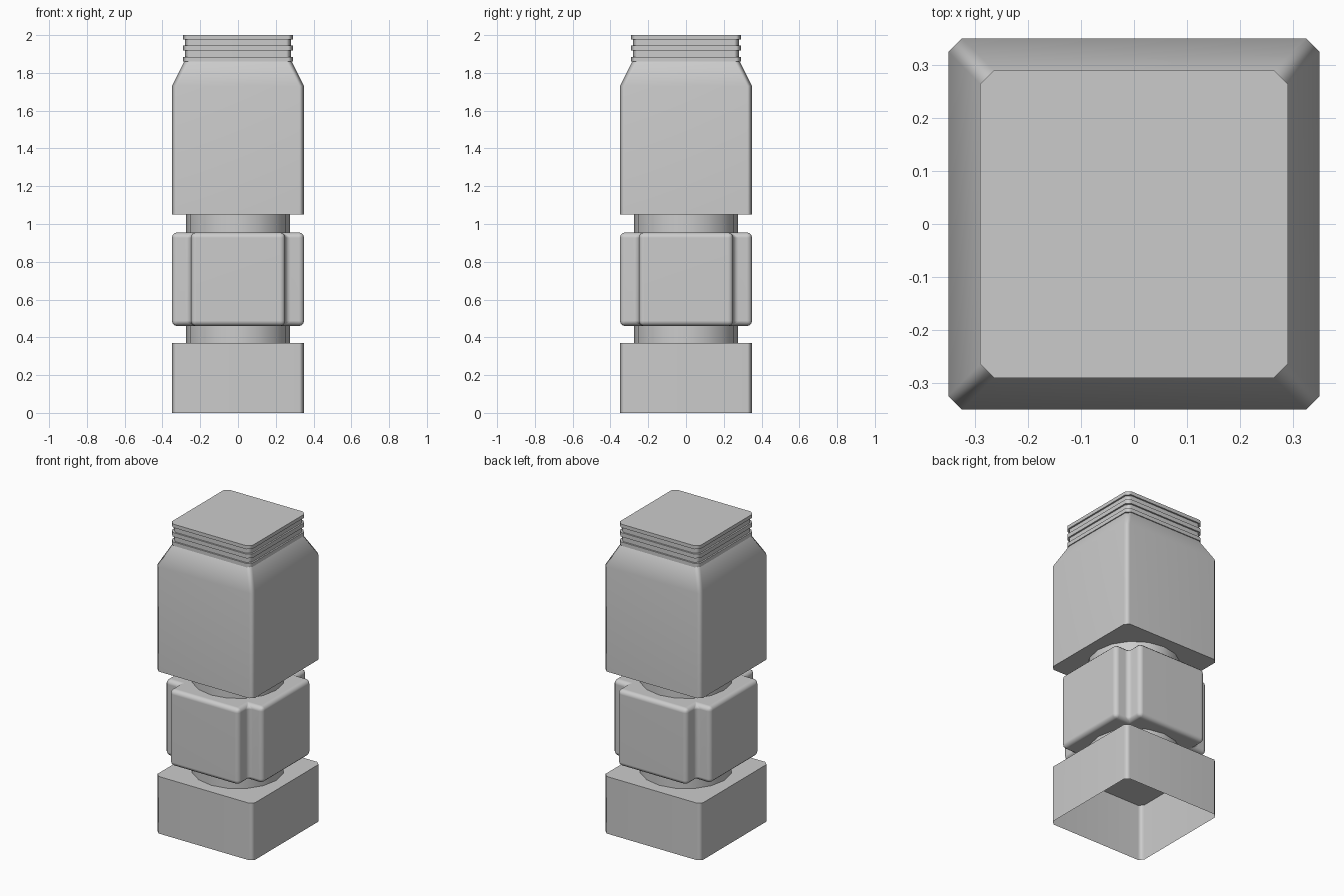
import bpy, bmesh, math

if "Cube" in bpy.data.objects:
    bpy.data.objects.remove(bpy.data.objects["Cube"])

def finish(name, bm, angle=50, bevel=0):
    bmesh.ops.recalc_face_normals(bm, faces=bm.faces)
    me = bpy.data.meshes.new(name)
    bm.to_mesh(me)
    bm.free()
    ob = bpy.data.objects.new(name, me)
    bpy.context.collection.objects.link(ob)
    bpy.ops.object.select_all(action='DESELECT')
    ob.select_set(True)
    bpy.context.view_layer.objects.active = ob
    if bevel:
        b = ob.modifiers.new("Bevel", 'BEVEL')
        b.width, b.segments = bevel, 3
        bpy.ops.object.modifier_apply(modifier=b.name)
    bpy.ops.object.shade_smooth_by_angle(angle=math.radians(angle))
    w = ob.modifiers.new("Weighted", 'WEIGHTED_NORMAL')
    w.keep_sharp = True
    return ob

def loft(sections, cap_bottom=True):
    """Stack outlines [(points, z), ...] into a skin."""
    bm = bmesh.new()
    rings = [[bm.verts.new((x, y, z)) for x, y in pts] for pts, z in sections]
    n = len(rings[0])
    for a, b in zip(rings, rings[1:]):
        for i in range(n):
            j = (i + 1) % n
            bm.faces.new((a[i], a[j], b[j], b[i]))
    bm.faces.new(rings[-1])
    if cap_bottom:
        bm.faces.new(rings[0][::-1])
    return bm

def turned(corner):
    """Repeat corner points around the four quadrants."""
    pts = []
    for _ in range(4):
        pts += corner
        corner = [(-y, x) for x, y in corner]
    return pts

def square(h, c=0.026):
    return turned([(h, h - c), (h - c, h)])

# Base: open-bottomed chamfered box
finish("base", loft([(square(0.35), 0), (square(0.35), 0.37)], cap_bottom=False))

# Round core joining base, middle and body
bm = bmesh.new()
circle = [(0.274 * math.cos(i * math.tau / 16), 0.274 * math.sin(i * math.tau / 16)) for i in range(16)]
bm.free()
finish("core", loft([(circle, 0.368), (circle, 1.051)]))

# Middle: rounded cross-shaped block
cross = turned([(0.35, 0.25), (0.25, 0.25), (0.25, 0.35)])
finish("cross_block", loft([(cross, 0.46), (cross, 0.955)]), 50, 0.028)

# Body with tapered shoulder and ribbed neck
profile = [(0.35, 1.05), (0.35, 1.73), (0.284, 1.86), (0.29, 1.86), (0.29, 1.885),
           (0.28, 1.885), (0.28, 1.918), (0.29, 1.918), (0.29, 1.945),
           (0.28, 1.945), (0.28, 1.977), (0.29, 1.977), (0.29, 2.0)]
finish("body", loft([(square(h), z) for h, z in profile]))
